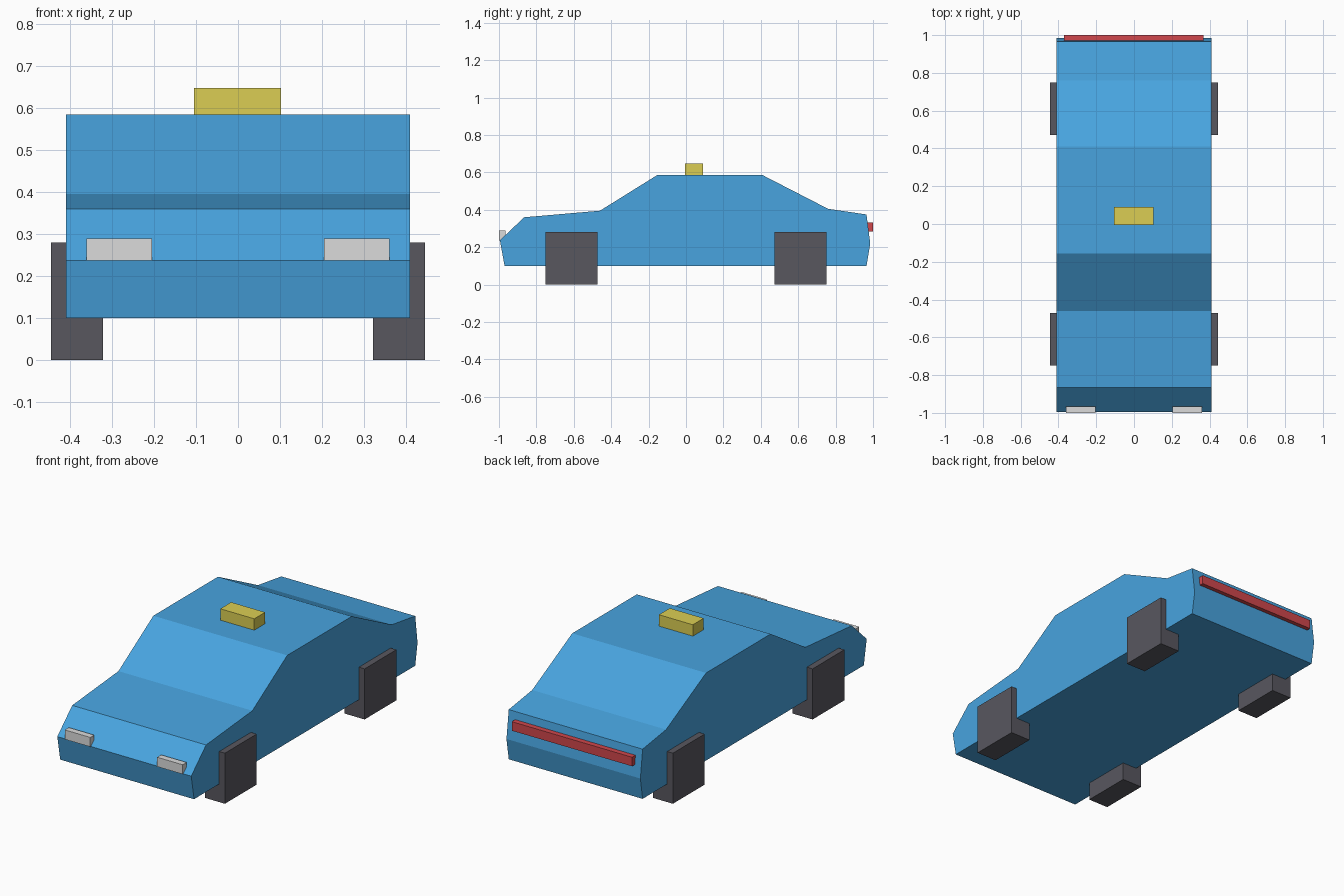
import bpy
import bmesh

cube = bpy.data.objects.get("Cube")
if cube:
    bpy.data.objects.remove(cube, do_unlink=True)


def material(name, srgb):
    """Flat material from an 0-255 display colour, converted to linear."""
    color = [((c / 255 + 0.055) / 1.055) ** 2.4 for c in srgb] + [1]
    mat = bpy.data.materials.new(name)
    mat.use_nodes = True
    mat.diffuse_color = color
    mat.node_tree.nodes["Principled BSDF"].inputs["Base Color"].default_value = color
    return mat


def add_object(name, bm, mat):
    bmesh.ops.recalc_face_normals(bm, faces=bm.faces)
    mesh = bpy.data.meshes.new(name)
    bm.to_mesh(mesh)
    bm.free()
    mesh.materials.append(mat)
    obj = bpy.data.objects.new(name, mesh)
    bpy.context.collection.objects.link(obj)
    return obj


def box(name, x, y, z, mat):
    """Box spanning the given (low, high) ranges."""
    bm = bmesh.new()
    bmesh.ops.create_cube(bm, size=1)
    for v in bm.verts:
        v.co = [r[0] if c < 0 else r[1] for c, r in zip(v.co, (x, y, z))]
    return add_object(name, bm, mat)


blue = material("body blue", (72, 164, 223))
rubber = material("tyre grey", (88, 87, 95))
yellow = material("sign yellow", (219, 206, 83))
lamp = material("lamp grey", (219, 219, 219))
red = material("tail red", (208, 71, 76))

# Body: side profile (y, z) extruded across the width
HALF_WIDTH = 0.41
profile = [(-0.97, 0.1), (-0.995, 0.237), (-0.865, 0.36), (-0.46, 0.395),
           (-0.155, 0.585), (0.41, 0.585), (0.76, 0.405), (0.965, 0.375),
           (0.985, 0.22), (0.965, 0.1)]
bm = bmesh.new()
side = bm.faces.new([bm.verts.new((-HALF_WIDTH, y, z)) for y, z in profile])
extruded = bmesh.ops.extrude_face_region(bm, geom=[side], use_keep_orig=True)
for v in extruded["geom"]:
    if isinstance(v, bmesh.types.BMVert):
        v.co.x = HALF_WIDTH
add_object("body", bm, blue)

# Square wheels and headlights on both sides
for label, s in (("left", 1), ("right", -1)):
    across = sorted((s * 0.322, s * 0.445))
    box(f"front_wheel_{label}", across, (-0.75, -0.472), (0, 0.28), rubber)
    box(f"rear_wheel_{label}", across, (0.472, 0.75), (0, 0.28), rubber)
    box(f"headlight_{label}", sorted((s * 0.205, s * 0.361)),
        (-1, -0.965), (0.237, 0.289), lamp)

# Roof sign and tail light bar
box("roof_sign", (-0.105, 0.103), (-0.005, 0.09), (0.58, 0.648), yellow)
box("tail_light", (-0.37, 0.367), (0.96, 1), (0.283, 0.333), red)
